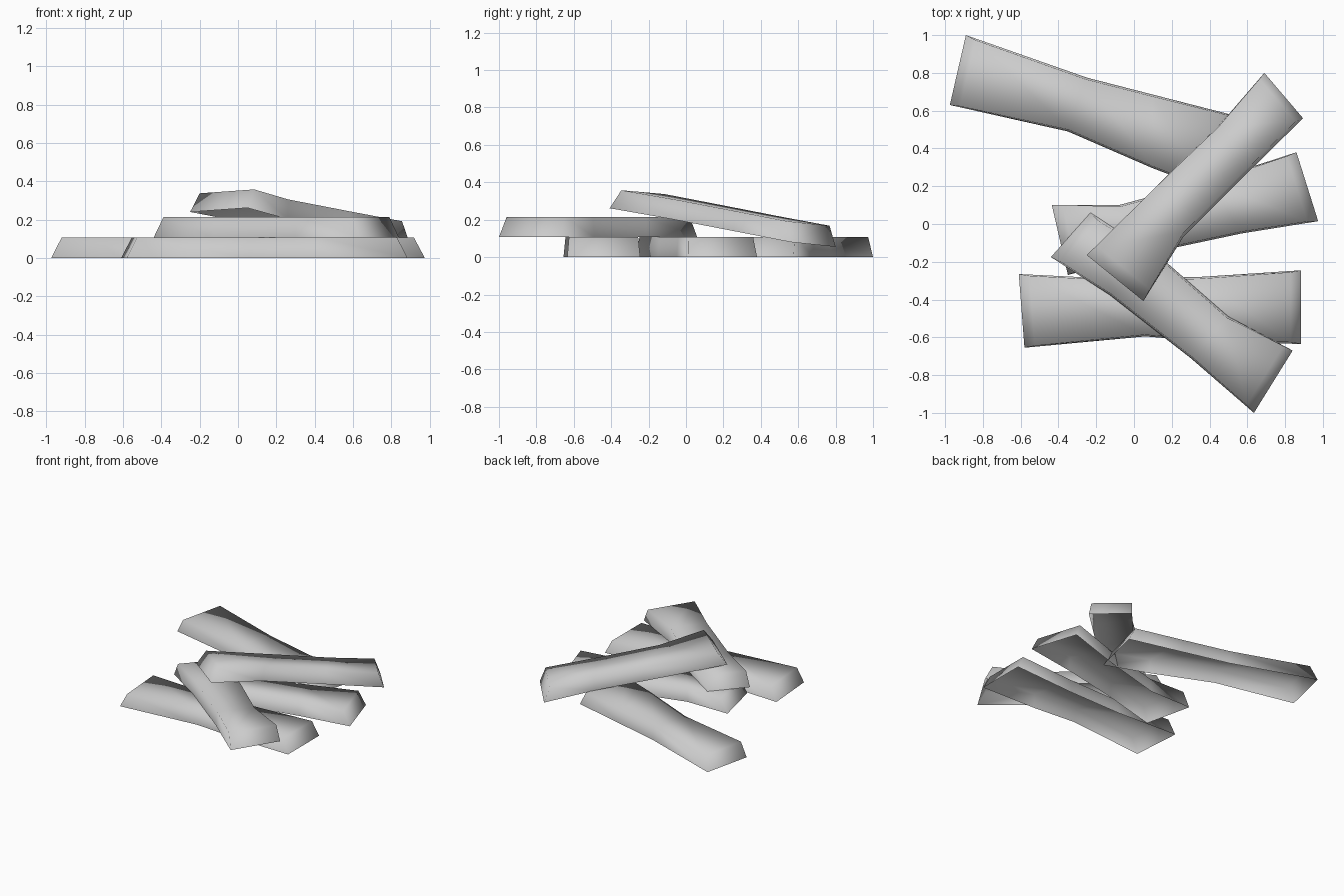
import bpy
import bmesh
from mathutils import Vector

cube = bpy.data.objects.get("Cube")
if cube:
    bpy.data.objects.remove(cube, do_unlink=True)

grey = bpy.data.materials.new("plain_grey")
grey.use_nodes = True
COLOUR = (0.6, 0.6, 0.6, 1)
grey.diffuse_color = COLOUR
grey.node_tree.nodes["Principled BSDF"].inputs["Base Color"].default_value = COLOUR

THICK = 0.107
END_INSET = 0.055
SIDE_INSET = 0.01


def stick(name, left, right, base=0.0, tilt=(0.0, 0.0)):
    """Waisted shell, open underneath: two edge lines raised to a smaller top."""
    left = [Vector(p) for p in left]
    right = [Vector(p) for p in right]
    axis = (left[-1] + right[-1] - left[0] - right[0]).normalized()
    slope = Vector(tilt)
    last = len(left) - 1
    bm = bmesh.new()

    def vert(p, height):
        return bm.verts.new((p.x, p.y, base + p.dot(slope) + height))

    rings = []
    for i, (a, b) in enumerate(zip(left, right)):
        across = (b - a).normalized() * SIDE_INSET
        lean = axis * END_INSET * ((i == 0) - (i == last)) - slope * THICK
        rings.append([vert(a, 0), vert(b, 0),
                      vert(b + lean - across, THICK), vert(a + lean + across, THICK)])
    # Right wall, top and left wall, then the two end walls
    for r, s in zip(rings, rings[1:]):
        for k in (1, 2, 3):
            n = (k + 1) % 4
            bm.faces.new((s[k], s[n], r[n], r[k]))
    bm.faces.new(rings[0])
    bm.faces.new(rings[-1][::-1])
    for f in bm.faces:
        f.smooth = True
    mesh = bpy.data.meshes.new(name)
    bm.to_mesh(mesh)
    bm.free()
    mesh.materials.append(grey)
    bpy.context.collection.objects.link(bpy.data.objects.new(name, mesh))


# Three sticks lying on the ground
stick("back_stick",
      [(-.89, 1), (-.25, .775), (.1, .685), (.53, .575)],
      [(-.975, .63), (-.35, .49), (.1, .295), (.43, .17)])
stick("middle_stick",
      [(-.435, .1), (-.08, .1), (.4, .23), (.86, .38)],
      [(-.35, -.27), (.1, -.15), (.57, -.05), (.975, .015)])
stick("front_stick",
      [(-.61, -.265), (-.1, -.29), (.35, -.28), (.885, -.245)],
      [(-.58, -.655), (.06, -.595), (.42, -.625), (.885, -.635)])

# One stick resting flat across the ground layer
stick("crossing_stick",
      [(-.23, .06), (.18, -.21), (.5, -.49), (.84, -.67)],
      [(-.44, -.175), (-.13, -.375), (.3, -.71), (.635, -1)], base=THICK)

# One stick leaning over the pile
stick("leaning_stick",
      [(-.25, -.165), (.18, .26), (.44, .51), (.69, .8)],
      [(.05, -.408), (.26, -.07), (.58, .25), (.895, .56)],
      base=.204, tilt=(-.047, -.146))
